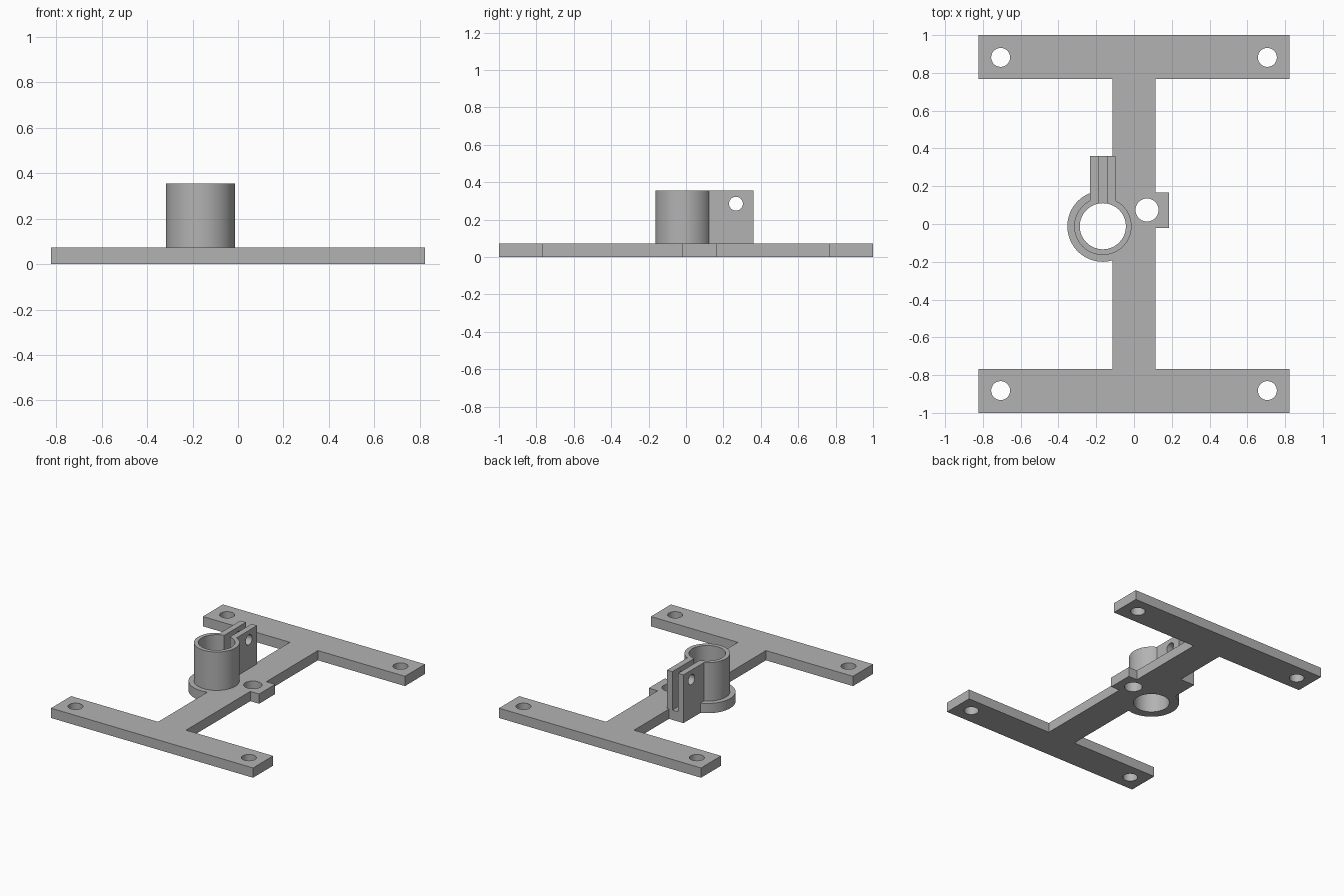
import bpy
import bmesh
import math
from mathutils import Matrix

cube = bpy.data.objects.get("Cube")
if cube:
    bpy.data.objects.remove(cube, do_unlink=True)

# Single grey material
GREY = (0.45, 0.45, 0.45, 1)
grey = bpy.data.materials.new("plain grey")
grey.use_nodes = True
grey.diffuse_color = GREY
grey.node_tree.nodes["Principled BSDF"].inputs["Base Color"].default_value = GREY

PLATE = 0.072            # plate thickness
TOP = 0.355              # top of the clamp
CX, CY = -0.165, -0.012  # clamp axis


def finish(name, bm):
    bmesh.ops.recalc_face_normals(bm, faces=bm.faces)
    mesh = bpy.data.meshes.new(name)
    bm.to_mesh(mesh)
    bm.free()
    mesh.materials.append(grey)
    ob = bpy.data.objects.new(name, mesh)
    bpy.context.collection.objects.link(ob)
    return ob


def prism(name, outline, z0, z1):
    bm = bmesh.new()
    face = bm.faces.new([bm.verts.new((x, y, z0)) for x, y in outline])
    res = bmesh.ops.extrude_face_region(bm, geom=[face])
    verts = [v for v in res["geom"] if isinstance(v, bmesh.types.BMVert)]
    bmesh.ops.translate(bm, verts=verts, vec=(0, 0, z1 - z0))
    return finish(name, bm)


def box(name, x0, x1, y0, y1, z0, z1):
    return prism(name, [(x0, y0), (x1, y0), (x1, y1), (x0, y1)], z0, z1)


def cylinder(name, center, radius, depth, along_x=False, sides=64):
    bm = bmesh.new()
    turn = Matrix.Rotation(math.pi / 2, 4, "Y") if along_x else Matrix()
    bmesh.ops.create_cone(bm, cap_ends=True, segments=sides, radius1=radius,
                          radius2=radius, depth=depth,
                          matrix=Matrix.Translation(center) @ turn)
    return finish(name, bm)


def combine(target, other, operation):
    other.hide_render = True
    mod = target.modifiers.new(operation, "BOOLEAN")
    mod.operation, mod.solver, mod.object = operation, "EXACT", other
    bpy.context.view_layer.objects.active = target
    bpy.ops.object.modifier_apply(modifier=mod.name)
    bpy.data.objects.remove(other, do_unlink=True)


# I-shaped plate with a small side tab
W, S, B = 0.823, 0.114, 0.767
outline = [(-W, -1), (W, -1), (W, -B), (S, -B),
           (S, -0.02), (0.186, -0.02), (0.186, 0.167), (S, 0.167),
           (S, B), (W, B), (W, 1), (-W, 1), (-W, B), (-S, B), (-S, -B), (-W, -B)]
bracket = prism("clamp_bracket", outline, 0, PLATE)

# Round flange, split tube and clamp lugs
combine(bracket, cylinder("flange", (CX, CY, PLATE / 2), 0.188, PLATE), "UNION")
combine(bracket, box("lugs", CX - 0.067, CX + 0.067, CY, 0.361, 0, TOP), "UNION")
tube_base = PLATE / 2
combine(bracket, cylinder("tube", (CX, CY, (tube_base + TOP) / 2), 0.152,
                          TOP - tube_base), "UNION")

# Bore, slot between the lugs and bolt hole across them
combine(bracket, cylinder("bore", (CX, CY, 0.2), 0.122, 1), "DIFFERENCE")
combine(bracket, box("slot", CX - 0.023, CX + 0.023, CY, 0.5, PLATE, 0.5), "DIFFERENCE")
combine(bracket, cylinder("bolt_hole", (CX, 0.267, 0.285), 0.037, 0.4, True, 40),
        "DIFFERENCE")

# Tab hole and four corner mounting holes
combine(bracket, cylinder("tab_hole", (0.069, 0.074, 0), 0.061, 0.4), "DIFFERENCE")
for sx in (-1, 1):
    for sy in (-1, 1):
        combine(bracket, cylinder("mount_hole", (sx * 0.706, sy * 0.882, 0), 0.05, 0.4),
                "DIFFERENCE")

bpy.ops.object.select_all(action="DESELECT")
bracket.select_set(True)
bpy.context.view_layer.objects.active = bracket
bpy.ops.object.shade_smooth_by_angle(angle=math.radians(30))
